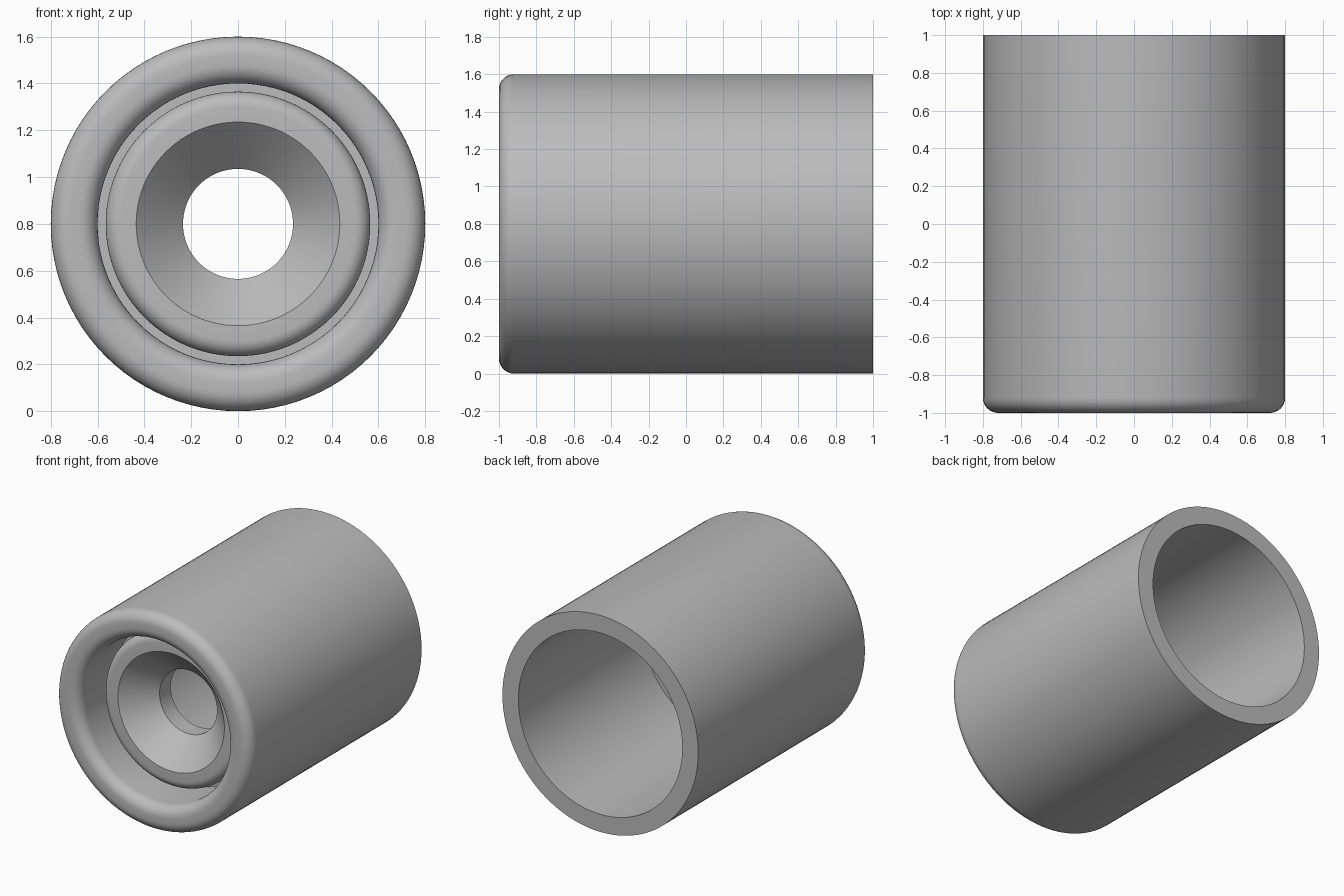
import bpy, bmesh
from math import sin, cos, pi, radians

cube = bpy.data.objects.get("Cube")
if cube:
    bpy.data.objects.remove(cube, do_unlink=True)

AXIS_Z = 0.8      # height of the horizontal centre line
SEGMENTS = 96

grey = bpy.data.materials.new("plain grey")
grey.use_nodes = True
colour = (0.5, 0.5, 0.5, 1)
grey.diffuse_color = colour
grey.node_tree.nodes["Principled BSDF"].inputs["Base Color"].default_value = colour


def fillet(r, y, size, start, end, steps=8):
    """Quarter-round profile points about a centre, angles in degrees."""
    points = []
    for i in range(steps + 1):
        a = radians(start + (end - start) * i / steps)
        points.append((r + size * cos(a), y + size * sin(a)))
    return points


def lathe(name, profile):
    """Turn a closed (radius, y) profile about the horizontal centre line."""
    bm = bmesh.new()
    rings = []
    for i in range(SEGMENTS):
        a = 2 * pi * i / SEGMENTS
        rings.append([bm.verts.new((r * cos(a), y, AXIS_Z + r * sin(a)))
                      for r, y in profile])
    count = len(profile)
    for i, ring in enumerate(rings):
        after = rings[(i + 1) % SEGMENTS]
        for j in range(count):
            k = (j + 1) % count
            bm.faces.new((ring[j], ring[k], after[k], after[j]))
    bmesh.ops.recalc_face_normals(bm, faces=bm.faces)
    mesh = bpy.data.meshes.new(name)
    bm.to_mesh(mesh)
    bm.free()
    mesh.materials.append(grey)
    obj = bpy.data.objects.new(name, mesh)
    bpy.context.collection.objects.link(obj)
    bpy.ops.object.select_all(action="DESELECT")
    obj.select_set(True)
    bpy.context.view_layer.objects.active = obj
    bpy.ops.object.shade_smooth_by_angle(angle=radians(30))
    return obj


# Sleeve, rounded front lip, groove, countersunk seat and rear bore in one section
profile = [(0.67, 1), (0.8, 1)]                   # open rear rim
profile += fillet(0.72, -0.92, 0.08, 0, -90)      # outer lip rounding
profile += fillet(0.68, -0.92, 0.08, -90, -180)   # inner lip rounding
profile += [(0.6, -0.6), (0.565, -0.6)]           # groove floor
profile += fillet(0.5, -0.715, 0.065, 0, -90)     # seat edge rounding
profile += [(0.435, -0.78), (0.235, -0.58)]       # countersink
profile += [(0.235, -0.45), (0.67, -0.45)]        # through hole, bore floor
lathe("countersunk_sleeve", profile)
